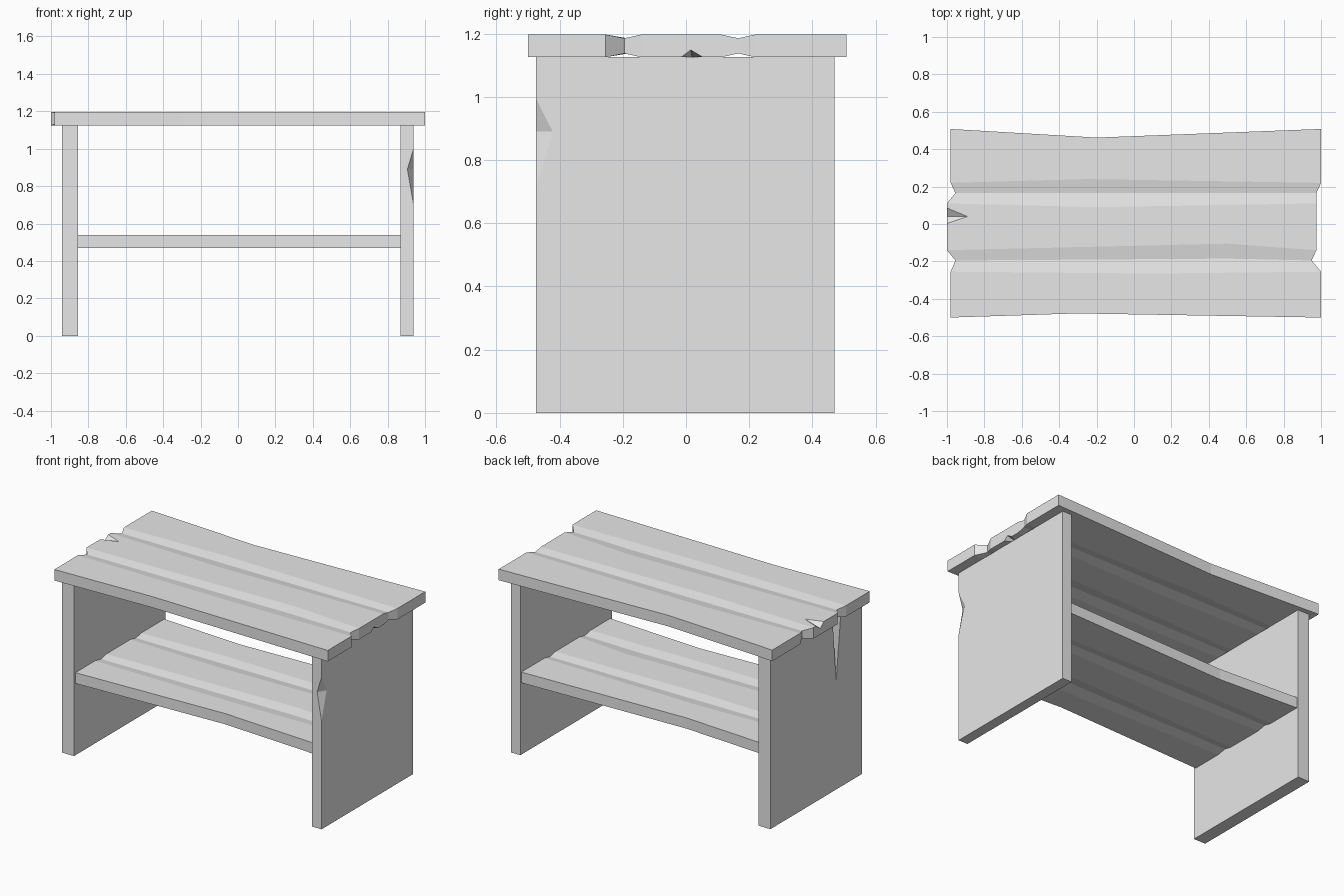
import bpy
import bmesh

old = bpy.data.objects.get("Cube")
if old:
    bpy.data.objects.remove(old, do_unlink=True)

grey = bpy.data.materials.new("plain_grey")
grey.use_nodes = True
COLOUR = (0.8, 0.8, 0.8, 1)
grey.diffuse_color = COLOUR
grey.node_tree.nodes["Principled BSDF"].inputs["Base Color"].default_value = COLOUR


def finish(name, bm):
    bmesh.ops.recalc_face_normals(bm, faces=bm.faces)
    mesh = bpy.data.meshes.new(name)
    bm.to_mesh(mesh)
    bm.free()
    mesh.materials.append(grey)
    obj = bpy.data.objects.new(name, mesh)
    bpy.context.collection.objects.link(obj)
    return obj


def board(name, rows, z_low, z_high):
    """Worn plank: each row is (left x, right x, end y, middle x, middle y, groove depth)."""
    bm = bmesh.new()
    top, low = [], []
    for left, right, y, mid_x, mid_y, dip in rows:
        line = ((left, y), (mid_x, mid_y), (right, y))
        top.append([bm.verts.new((px, py, z_high - dip)) for px, py in line])
        low.append([bm.verts.new((px, py, z_low + dip)) for px, py in line])
    for i in range(len(rows) - 1):
        for j in range(2):
            for g in (top, low):
                bm.faces.new((g[i][j], g[i][j + 1], g[i + 1][j + 1], g[i + 1][j]))
        for j in (0, 2):
            bm.faces.new((top[i][j], top[i + 1][j], low[i + 1][j], low[i][j]))
    for i in (0, -1):
        for j in range(2):
            bm.faces.new((top[i][j], top[i][j + 1], low[i][j + 1], low[i][j]))
    return finish(name, bm)


def panel(name, x0, x1):
    bm = bmesh.new()
    bmesh.ops.create_cube(bm, size=1)
    for v in bm.verts:
        v.co.x = x1 if v.co.x > 0 else x0
        v.co.y = 0.47 if v.co.y > 0 else -0.475
        v.co.z = 1.125 if v.co.z > 0 else 0
    return finish(name, bm)


def chip(target, name, points):
    """Cut the convex hull of a few points out of a part."""
    bm = bmesh.new()
    for p in points:
        bm.verts.new(p)
    bmesh.ops.convex_hull(bm, input=bm.verts)
    cutter = finish(name, bm)
    cutter.hide_render = True
    cutter.hide_set(True)
    cutter.display_type = 'WIRE'
    mod = target.modifiers.new(name, 'BOOLEAN')
    mod.operation = 'DIFFERENCE'
    mod.solver = 'EXACT'
    mod.object = cutter


# Seat with two worn grooves and staggered plank ends
rows = [
    (-0.98, 1.0, 0.508, -0.2, 0.462, 0),
    (-0.98, 1.0, 0.22, -0.25, 0.24, 0),
    (-0.955, 0.975, 0.165, 0, 0.165, 0.012),
    (-1.0, 0.975, 0.11, -0.2, 0.09, 0),
    (-1.0, 0.975, -0.14, 0.5, -0.105, 0),
    (-0.955, 0.95, -0.195, 0.5, -0.185, 0.012),
    (-0.98, 1.0, -0.255, 0.1, -0.265, 0),
    (-0.98, 1.0, -0.5, -0.3, -0.478, 0),
]
seat = board("seat", rows, 1.125, 1.197)
chip(seat, "seat_left_chip", [
    (-1.0, 0.09, 1.2), (-1.0, 0.0, 1.2), (-0.88, 0.04, 1.2),
    (-1.0, 0.04, 1.165), (-1.02, 0.04, 1.16), (-1.02, 0.04, 1.21)])
chip(seat, "seat_right_chip", [
    (0.98, -0.025, 1.12), (0.98, 0.065, 1.12), (0.9, 0.02, 1.12), (0.98, 0.015, 1.15)])

# Shelf between the panels, grooved the same way
shelf_rows = [(-0.855, 0.87) + row[2:] for row in rows]
shelf_rows[0] = (-0.855, 0.87, 0.46, -0.3, 0.425, 0)
shelf_rows[-1] = (-0.855, 0.87, -0.46, 0.2, -0.42, 0)
board("shelf", shelf_rows, 0.47, 0.54)

# Side panels: a crack in one, a broken edge on the other
left = panel("left_side_panel", 0.87, 0.937)
right = panel("right_side_panel", -0.94, -0.855)
chip(left, "edge_chip", [
    (0.938, -0.476, 1.0), (0.905, -0.476, 0.89), (0.938, -0.42, 0.89),
    (0.938, -0.476, 0.7), (0.96, -0.5, 0.89)])
chip(right, "crack", [
    (-0.942, -0.26, 1.13), (-0.942, -0.17, 1.13), (-0.9, -0.21, 1.13), (-0.942, -0.21, 0.69)])
